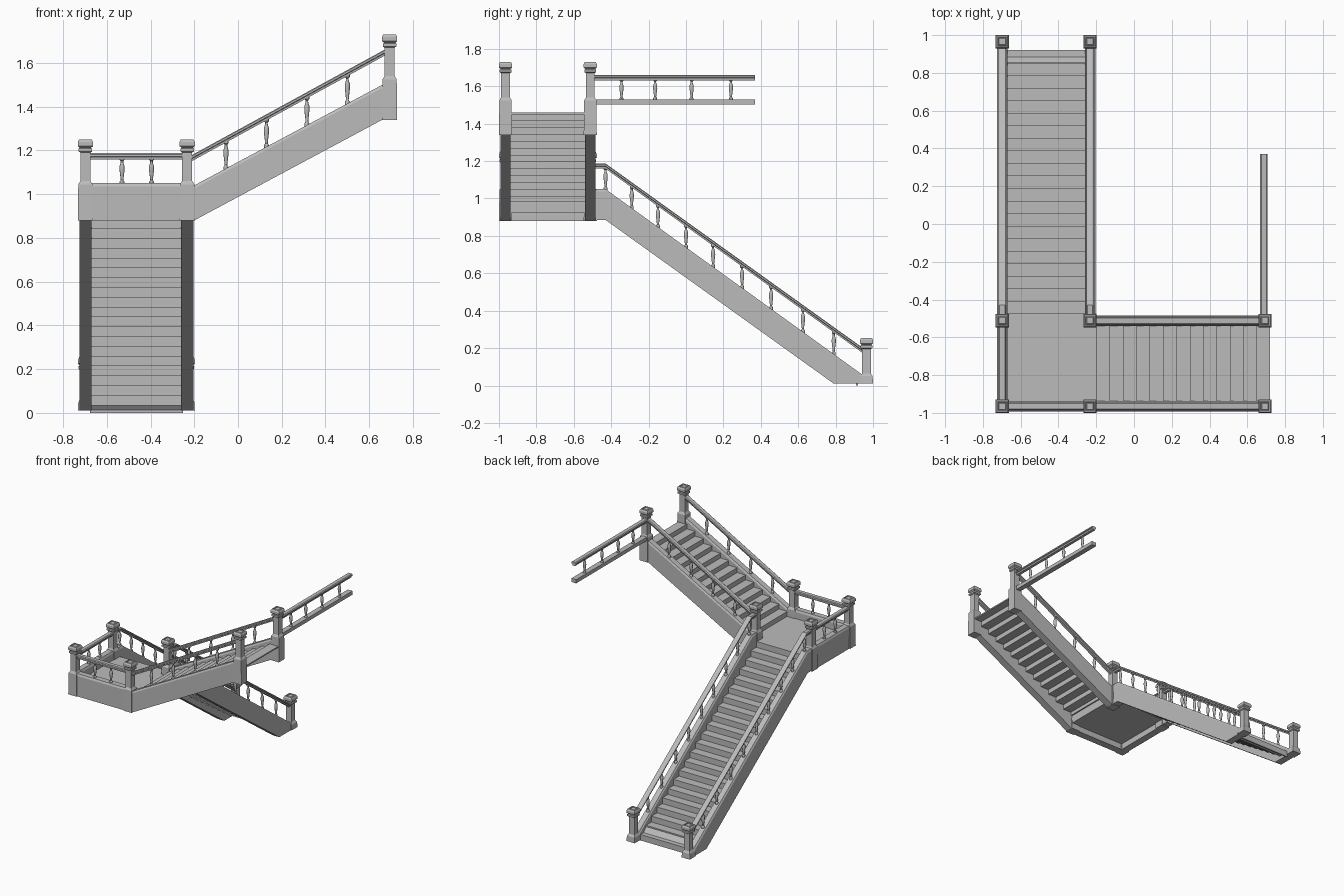
import bpy, bmesh, math

if "Cube" in bpy.data.objects:
    bpy.data.objects.remove(bpy.data.objects["Cube"], do_unlink=True)

GREY = (0.5, 0.5, 0.5, 1)
mat = bpy.data.materials.new("stone_grey")
mat.use_nodes = True
mat.diffuse_color = GREY
mat.node_tree.nodes["Principled BSDF"].inputs["Base Color"].default_value = GREY

# Post centre lines and key heights
XL, XM, XR = -0.6975, -0.2325, 0.693
YF, YM, YB = -0.965, -0.512, 0.965
FLOOR, CURB, RAIL, SKIRT = 0.985, 1.05, 1.187, 0.88
HALF = 0.028


def make(name, verts, faces):
    bm = bmesh.new()
    vs = [bm.verts.new(v) for v in verts]
    for f in faces:
        bm.faces.new([vs[i] for i in f])
    bmesh.ops.recalc_face_normals(bm, faces=bm.faces)
    me = bpy.data.meshes.new(name)
    bm.to_mesh(me)
    bm.free()
    me.materials.append(mat)
    ob = bpy.data.objects.new(name, me)
    bpy.context.collection.objects.link(ob)
    return ob


def place(axis, s, c, z):
    """Point at distance s along the run axis and c across it."""
    return (s, c, z) if axis == "x" else (c, s, z)


def loft(name, rings):
    """Join equal rings of points into a closed solid."""
    n, m = len(rings[0]), len(rings)
    faces = [(k * n + i, k * n + (i + 1) % n, (k + 1) * n + (i + 1) % n, (k + 1) * n + i)
             for k in range(m - 1) for i in range(n)]
    faces += [tuple(range(n)), tuple(range((m - 1) * n, m * n))]
    return make(name, [p for r in rings for p in r], faces)


def prism(name, axis, pts, c0, c1):
    return loft(name, [[place(axis, s, c, z) for s, z in pts] for c in (c0, c1)])


def sweep(name, axis, section, path, c, floor=0.0):
    return loft(name, [[place(axis, s, c + u, max(z + w, floor)) for u, w in section]
                       for s, z in path])


def lathe(name, x, y, profile, sides, turn=0.0):
    ang = [turn + 2 * math.pi * i / sides for i in range(sides)]
    return loft(name, [[(x + r * math.cos(a), y + r * math.sin(a), z) for a in ang]
                       for r, z in profile])


def mirror_section(half):
    return half + [(-u, w) for u, w in reversed(half)]


def stringer_section(depth):
    return mirror_section([(HALF, -depth), (HALF, -0.014), (0.021, 0)])


RAIL_SECTION = mirror_section([(0.011, -0.028), (0.013, -0.017), (0.02, -0.014),
                               (0.02, -0.005), (0.014, 0)])
BAR_SECTION = mirror_section([(0.02, -0.028), (0.02, 0)])
NEWEL = [(0.023, 0), (0.023, 0.13), (0.031, 0.135), (0.031, 0.148), (0.026, 0.152),
         (0.035, 0.16), (0.035, 0.178), (0.029, 0.19), (0.023, 0.19), (0.021, 0.183),
         (0.016, 0.188)]
SPINDLE = [(0.011, 0), (0.011, 0.1), (0.006, 0.16), (0.008, 0.3), (0.012, 0.55),
           (0.011, 0.68), (0.006, 0.8), (0.006, 0.86), (0.011, 0.9), (0.011, 1)]


def height(path, s):
    for (a, za), (b, zb) in zip(path, path[1:]):
        if a <= s <= b:
            return za + (zb - za) * (s - a) / (b - a)
    return path[-1][1]


def balusters(name, axis, spots, c, low, high):
    for s in spots:
        z0, z1 = height(low, s) - 0.006, height(high, s) - 0.018
        x, y, _ = place(axis, s, c, 0)
        ob = lathe(name, x, y, [(r, z0 + t * (z1 - z0)) for r, t in SPINDLE], 10)
        for p in ob.data.polygons:
            p.use_smooth = len(p.vertices) == 4 and abs(p.normal.z) < 0.5


def newel(name, x, y, bottom, top):
    prof = [(0.035, bottom), (0.0325, top - 0.015)] + [(r, top + z) for r, z in NEWEL]
    lathe(name, x, y, [(r * math.sqrt(2), z) for r, z in prof], 4, math.pi / 4)


def steps(name, axis, start, z0, end, z1, treads, risers, c0, c1):
    """Folded thin sheet of risers and treads, open below."""
    run, rise = (end - start) / treads, (z1 - z0) / risers
    thick, d = 0.01, math.copysign(0.01, run)
    top, under = [], []
    for i in range(treads):
        s, z = start + i * run, z0 + i * rise
        top += [(s, z), (s, z + rise)]
        under += [(s + d, max(z - thick, z0)), (s + d, z + rise - thick)]
    last = z0 + treads * rise
    top.append((end, last))
    under.append((end, last - thick))
    if risers > treads:
        top.append((end, z1))
        under[-1] = (end + d, last - thick)
        under.append((end + d, z1))
    prism(name, axis, top + under[::-1], c0, c1)


# Lower flight
low_curb = [(YM, CURB), (-0.43, CURB), (0.79, 0.168), (0.94, 0.06), (YB, 0.06)]
low_rail = [(YM, RAIL), (-0.43, RAIL), (0.94, 0.205), (YB, 0.187)]
low_spots = [-0.43, -0.29, -0.15, 0.0, 0.145, 0.3, 0.455, 0.625, 0.79]
for side, x in (("right", XL), ("left", XM)):
    sweep("lower_stringer_" + side, "y", stringer_section(0.165), low_curb, x, 0.01)
    sweep("lower_handrail_" + side, "y", RAIL_SECTION, low_rail, x)
    balusters("lower_baluster_" + side, "y", low_spots, x, low_curb, low_rail)
    newel("bottom_newel_" + side, x, YB, 0.01, 0.065)
steps("lower_steps", "y", 0.92, 0, -0.475, FLOOR, 21, 22, XL + 0.02, XM - 0.02)
prism("bottom_step_block", "y", [(0.92, 0), (0.92, 0.045), (0.854, 0.045), (0.854, 0.08)],
      XL + 0.02, XM - 0.02)

# Landing
prism("landing_floor", "x", [(XL, 0.925), (-0.2, 0.925), (-0.2, FLOOR), (XL, FLOOR)], YF, -0.475)
for name, axis, a, b, c in (("front", "x", XL, XM, YF), ("side", "y", YF, YM, XL)):
    curb, rail = [(a, CURB), (b, CURB)], [(a, RAIL), (b, RAIL)]
    sweep("landing_curb_" + name, axis, stringer_section(CURB - SKIRT), curb, c)
    sweep("landing_handrail_" + name, axis, RAIL_SECTION, rail, c)
    balusters("landing_baluster_" + name, axis,
              [a + (b - a) * t for t in (0.36, 0.65)], c, curb, rail)
for x in (XL, XM):
    for y in (YF, YM):
        newel("landing_newel", x, y, SKIRT, 1.06)

# Upper flight
up_curb = [(XM, 1.04), (-0.2, 1.04), (0.66, 1.5), (XR, 1.5)]
up_rail = [(XM, 1.167), (0.66, 1.655), (XR, 1.673)]
for side, y in (("front", YF), ("back", YM)):
    sweep("upper_stringer_" + side, "x", stringer_section(0.16), up_curb, y)
    sweep("upper_handrail_" + side, "x", RAIL_SECTION, up_rail, y)
    balusters("upper_baluster_" + side, "x", [-0.055, 0.13, 0.315, 0.5], y, up_curb, up_rail)
    newel("top_newel_" + side, XR, y, 1.34, 1.54)
steps("upper_steps", "x", -0.2, FLOOR, 0.72, 1.46, 13, 13, YF + 0.02, YM - 0.02)

# Upper gallery railing
bar, rail = [(YM, 1.53), (0.37, 1.53)], [(YM, 1.66), (0.37, 1.66)]
sweep("gallery_bottom_rail", "y", BAR_SECTION, bar, XR - 0.005)
sweep("gallery_handrail", "y", RAIL_SECTION, rail, XR - 0.005)
balusters("gallery_baluster", "y", [-0.345, -0.165, 0.03, 0.24], XR - 0.005, bar, rail)
